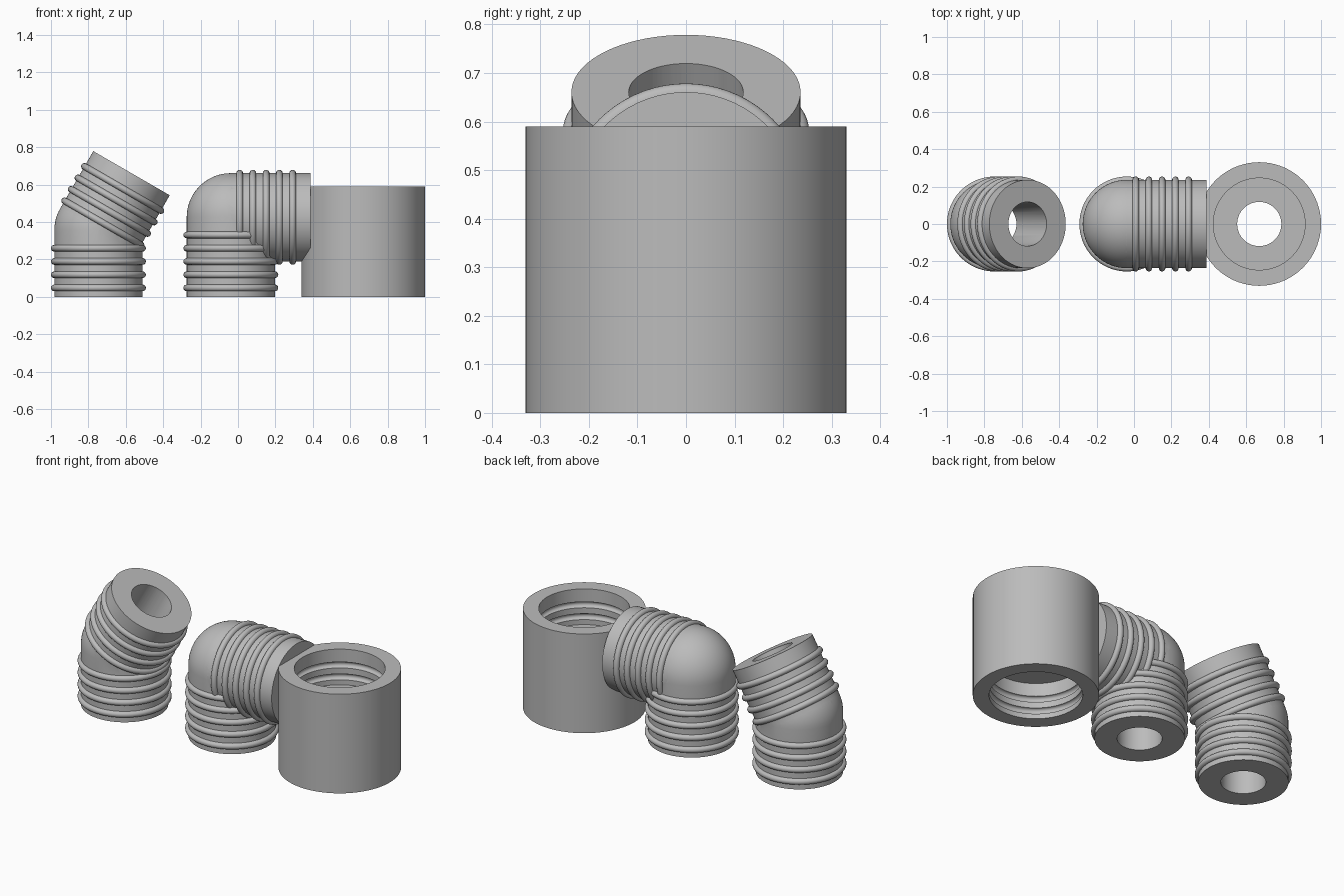
import bpy, bmesh
from math import sin, cos, pi, radians
from mathutils import Matrix

cube = bpy.data.objects.get("Cube")
if cube:
    bpy.data.objects.remove(cube, do_unlink=True)

U = 2 / 84.75             # one design millimetre
R, BORE, PITCH, RIB = 10 * U, 5 * U, 3 * U, 0.75 * U
SEGMENTS = 72

grey = bpy.data.materials.new("plain grey")
grey.use_nodes = True
grey.diffuse_color = (0.5, 0.5, 0.5, 1)
grey.node_tree.nodes["Principled BSDF"].inputs["Base Color"].default_value = (0.5, 0.5, 0.5, 1)


def revolve(name, profile, matrix, closed=False):
    """Spin (radius, height) points around the local z axis."""
    bm = bmesh.new()
    verts = [bm.verts.new((r, 0, z)) for r, z in profile]
    edges = [bm.edges.new(pair) for pair in zip(verts, verts[1:])]
    if closed:
        edges.append(bm.edges.new((verts[-1], verts[0])))
    bmesh.ops.spin(bm, geom=verts + edges, cent=(0, 0, 0), axis=(0, 0, 1),
                   angle=2 * pi, steps=SEGMENTS, use_merge=False)
    bmesh.ops.remove_doubles(bm, verts=bm.verts, dist=1e-5)
    bmesh.ops.recalc_face_normals(bm, faces=bm.faces)
    mesh = bpy.data.meshes.new(name)
    bm.to_mesh(mesh)
    bm.free()
    mesh.materials.append(grey)
    obj = bpy.data.objects.new(name, mesh)
    obj.matrix_world = matrix
    bpy.context.collection.objects.link(obj)
    return obj


def ribs(radius, count, start=0):
    """Half-round bulges along a straight wall."""
    return [(radius + RIB * sin(a), start + 2 * U + i * PITCH - RIB * cos(a))
            for i in range(count) for a in [pi * k / 10 for k in range(11)]]


def dome(radius, height):
    return [(radius * cos(a), height + radius * sin(a))
            for a in [pi / 2 * k / 18 for k in range(18)]] + [(0, height + radius)]


def activate(obj):
    bpy.ops.object.select_all(action='DESELECT')
    obj.select_set(True)
    bpy.context.view_layer.objects.active = obj


def combine(obj, other, operation):
    mod = obj.modifiers.new(operation, 'BOOLEAN')
    mod.operation, mod.solver, mod.object = operation, 'EXACT', other
    activate(obj)
    bpy.ops.object.modifier_apply(modifier=mod.name)
    bpy.data.objects.remove(other, do_unlink=True)


def smooth(obj):
    activate(obj)
    bpy.ops.object.shade_smooth_by_angle(angle=radians(25))


def elbow(name, x, count, bend):
    """Two ribbed arms meeting at a ball joint, bored through."""
    length = (count + 1) * PITCH
    base = Matrix.Translation((x, 0, 0))
    tilt = Matrix.Translation((x, 0, length)) @ Matrix.Rotation(radians(bend), 4, 'Y')
    body = revolve(name, [(0, 0), (R, 0)] + ribs(R, count) + dome(R, length), base)
    arm = revolve("upper_arm", [(0, 0), (R, 0)] + ribs(R, count)
                  + [(R, length), (0, length)], tilt)
    combine(body, arm, 'UNION')
    lower = revolve("lower_bore", [(0, -U), (BORE, -U)] + dome(BORE, length), base)
    combine(body, lower, 'DIFFERENCE')
    upper = revolve("upper_bore", [(0, 0), (BORE, 0), (BORE, length + U), (0, length + U)], tilt)
    combine(body, upper, 'DIFFERENCE')
    smooth(body)


elbow("shallow_elbow", -31.625 * U, 4, 30)
elbow("right_angle_elbow", -1.625 * U, 5, 90)

# Coupling: grooved socket at each end and a bored web between them
OUT, INNER, HEIGHT, DEPTH = 14 * U, 10.4 * U, 25 * U, 3 * PITCH
profile = ([(OUT, 0), (OUT, HEIGHT), (INNER, HEIGHT)]
           + ribs(INNER, 2, HEIGHT - DEPTH)[::-1]
           + [(INNER, HEIGHT - DEPTH), (BORE, HEIGHT - DEPTH), (BORE, DEPTH), (INNER, DEPTH)]
           + ribs(INNER, 2)[::-1] + [(INNER, 0)])
smooth(revolve("coupling", profile, Matrix.Translation((28.375 * U, 0, 0)), closed=True))
